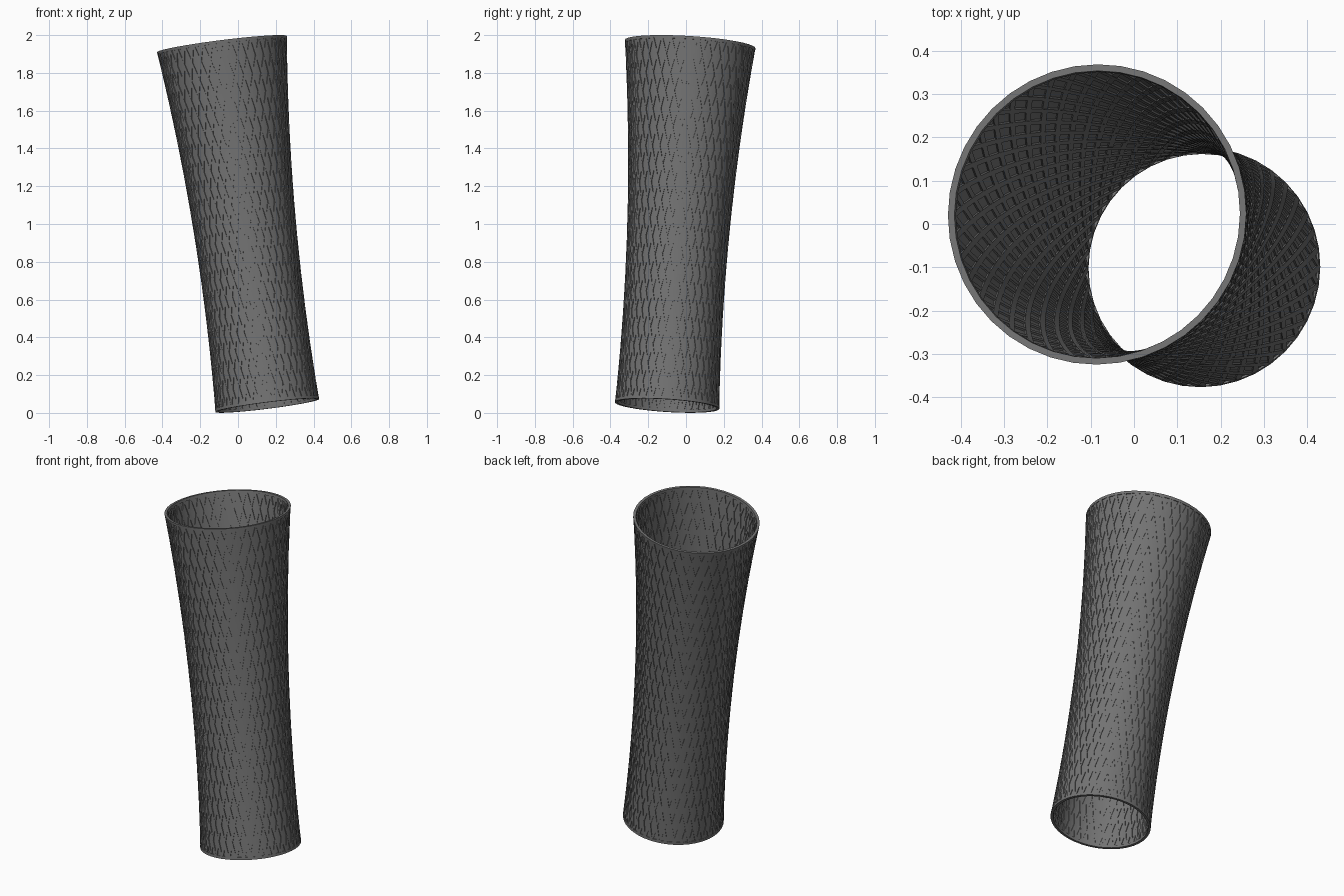
import bpy, bmesh
from math import sin, cos, pi, radians
from mathutils import Vector

cube = bpy.data.objects.get("Cube")
if cube:
    bpy.data.objects.remove(cube, do_unlink=True)

# Tube axis and lattice proportions
BASE = Vector((0.155, -0.10, 0.039))
AXIS = Vector((-0.24, 0.122, 1.913))
LENGTH = AXIS.length
STRANDS, ROWS = 40, 10
STEP = 2 * pi / STRANDS
STRAND_WIDTH, STRAND_DEPTH = 0.016, 0.013

gray = bpy.data.materials.new("charcoal gray")
gray.use_nodes = True
color = (0.17, 0.17, 0.17, 1)
gray.diffuse_color = color
gray.node_tree.nodes["Principled BSDF"].inputs["Base Color"].default_value = color


def radius(t):
    """Outer radius: gently waisted, flaring to the top."""
    return 0.277 - 0.086 * t + 0.156 * t * t


def point(angle, r, t):
    return (r * cos(angle), r * sin(angle), t * LENGTH)


def bridge(bm, rings, closed):
    """Skin a row of matching vertex loops."""
    n = len(rings[0])
    pairs = list(zip(rings, rings[1:]))
    if closed:
        pairs.append((rings[-1], rings[0]))
    else:
        bm.faces.new(rings[0])
        bm.faces.new(rings[-1])
    for a, b in pairs:
        for i in range(n):
            j = (i + 1) % n
            bm.faces.new((a[i], a[j], b[j], b[i]))


def finish(bm, name):
    """Turn a bmesh into a leaning, shaded part."""
    bmesh.ops.recalc_face_normals(bm, faces=bm.faces)
    mesh = bpy.data.meshes.new(name)
    bm.to_mesh(mesh)
    bm.free()
    mesh.materials.append(gray)
    obj = bpy.data.objects.new(name, mesh)
    bpy.context.collection.objects.link(obj)
    obj.location = BASE
    obj.rotation_mode = 'QUATERNION'
    obj.rotation_quaternion = AXIS.to_track_quat('Z', 'Y')
    bpy.ops.object.select_all(action='DESELECT')
    obj.select_set(True)
    bpy.context.view_layer.objects.active = obj
    bpy.ops.object.shade_smooth_by_angle(angle=radians(30))


def revolve(name, section, sides):
    """Spin a closed (radius, height) section around the axis."""
    bm = bmesh.new()
    rings = [[bm.verts.new(point(2 * pi * k / sides, r, t)) for r, t in section]
             for k in range(sides)]
    bridge(bm, rings, True)
    finish(bm, name)


def lattice(name, direction, inset):
    """All slanting strands that wind one way round the wall."""
    bm = bmesh.new()
    samples = 4 * ROWS
    for s in range(STRANDS):
        rings = []
        for k in range(samples + 1):
            t = k / samples
            angle = STEP * (s + direction * ROWS * t)
            outer = radius(t) - inset
            inner = outer - STRAND_DEPTH
            half = STRAND_WIDTH / 2 / radius(t)
            corners = ((-half, inner), (half, inner), (half, outer), (-half, outer))
            rings.append([bm.verts.new(point(angle + a, r, t)) for a, r in corners])
        bridge(bm, rings, False)
    finish(bm, name)


# Thin wall in the middle of the strands
heights = [i / 30 for i in range(31)]
wall = [(radius(t) - 0.005, t) for t in heights]
wall += [(radius(t) - 0.009, t) for t in reversed(heights)]
revolve("tube_wall", wall, 2 * STRANDS)

# Crossing strands
lattice("left_winding_strands", -1, 0.0005)
lattice("right_winding_strands", 1, 0.001)

# Rim bands closing both ends
for name, low, high in (("bottom_rim", 0, 0.008), ("top_rim", 0.992, 1)):
    inside = 0.015
    band = [(radius(low) - inside, low), (radius(low), low),
            (radius(high), high), (radius(high) - inside, high)]
    revolve(name, band, STRANDS)
